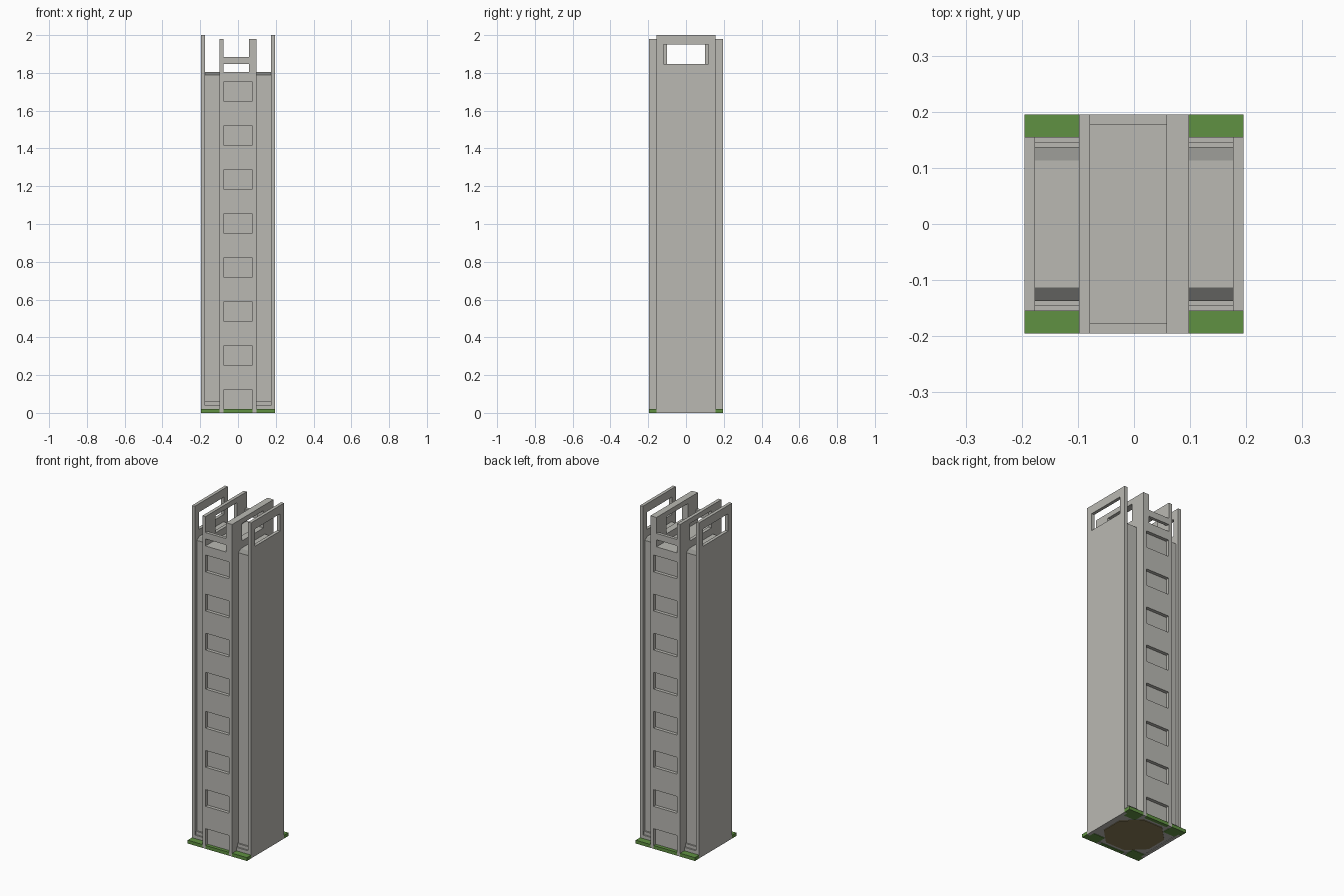
import bpy, bmesh, math
from mathutils import Vector

if "Cube" in bpy.data.objects:
    bpy.data.objects.remove(bpy.data.objects["Cube"], do_unlink=True)


def material(name, rgb):
    m = bpy.data.materials.new(name)
    m.use_nodes = True
    m.diffuse_color = (*rgb, 1)
    m.node_tree.nodes["Principled BSDF"].inputs["Base Color"].default_value = (*rgb, 1)
    return m


CONCRETE = material("concrete grey", (0.49, 0.485, 0.45))
SHADE = material("dark grey", (0.28, 0.28, 0.26))
GRASS = material("grass green", (0.117, 0.283, 0.054))
SOIL = material("soil brown", (0.25, 0.2, 0.09))

HALF, PIER, SLAB, TOP = 0.195, 0.098, 0.176, 1.805


def finish(bm, name, mat):
    bmesh.ops.recalc_face_normals(bm, faces=bm.faces)
    me = bpy.data.meshes.new(name)
    bm.to_mesh(me)
    bm.free()
    me.materials.append(mat)
    ob = bpy.data.objects.new(name, me)
    bpy.context.collection.objects.link(ob)
    return ob


def box(name, x, y, z, mat=CONCRETE):
    bm = bmesh.new()
    bmesh.ops.create_cube(bm, size=1)
    for v in bm.verts:
        v.co = [r[0] if c < 0 else r[1] for c, r in zip(v.co, (x, y, z))]
    return finish(bm, name, mat)


def pierced_panel(name, across, heights, is_hole, axis, near, far):
    """Wall on a grid of cells, leaving out the openings, extruded along axis."""
    def point(u, z):
        return (near, u, z) if axis == "x" else (u, near, z)
    bm = bmesh.new()
    for i in range(len(across) - 1):
        for j in range(len(heights) - 1):
            if not is_hole(i, j):
                u0, u1, z0, z1 = across[i], across[i + 1], heights[j], heights[j + 1]
                bm.faces.new([bm.verts.new(point(u, z)) for u, z in
                              ((u0, z0), (u1, z0), (u1, z1), (u0, z1))])
    bmesh.ops.remove_doubles(bm, verts=bm.verts, dist=0.0001)
    new = bmesh.ops.extrude_face_region(bm, geom=bm.faces[:], use_keep_orig=True)["geom"]
    shift = Vector((far - near, 0, 0) if axis == "x" else (0, far - near, 0))
    bmesh.ops.translate(bm, vec=shift, verts=[g for g in new if isinstance(g, bmesh.types.BMVert)])
    return finish(bm, name, CONCRETE)


def span(side, a, b):
    return tuple(sorted((side * a, side * b)))


# Central tower core
box("tower_core", (-PIER, PIER), (-0.175, 0.175), (0.003, TOP))

# Front and back facades with a column of niches
levels = [0, 0.12]
for k in range(1, 8):
    levels += [0.02 + 0.233 * k, 0.12 + 0.233 * k]
levels.append(TOP)
for label, s in (("front", -1), ("back", 1)):
    pierced_panel(label + "_facade", [-PIER, -0.077, 0.077, PIER], levels,
                  lambda i, j: i == 1 and j % 2 == 0, "y", s * 0.175, s * HALF)
    box(label + "_niche_grass", (-0.077, 0.077), span(s, 0.175, HALF), (0, 0.02), GRASS)
    box(label + "_crossbar", (-0.078, 0.058), span(s, 0.176, HALF), (1.847, 1.885))

# Roof fins, the one on the left thicker, each with an opening
for label, x0, x1 in (("right", -PIER, -0.078), ("left", 0.058, PIER)):
    pierced_panel(label + "_roof_fin", [-HALF, -0.1, 0.1, HALF], [TOP, 1.847, 1.95, 1.98],
                  lambda i, j: (i, j) == (1, 1), "x", x0, x1)

# Side slabs and recessed bays
for label, s in (("right", -1), ("left", 1)):
    pierced_panel(label + "_side_slab", [-0.155, -0.118, 0.118, 0.155], [0, 1.847, 1.95, 2],
                  lambda i, j: (i, j) == (1, 1), "x", s * SLAB, s * HALF)
    bay_x = span(s, PIER, SLAB)
    bm = bmesh.new()
    profile = [(-0.137, 0.003), (0.137, 0.003), (0.137, 1.79),
               (0.113, TOP), (-0.113, TOP), (-0.137, 1.79)]
    face = bm.faces.new([bm.verts.new((bay_x[0], y, z)) for y, z in profile])
    new = bmesh.ops.extrude_face_region(bm, geom=[face], use_keep_orig=True)["geom"]
    bmesh.ops.translate(bm, vec=(bay_x[1] - bay_x[0], 0, 0),
                        verts=[g for g in new if isinstance(g, bmesh.types.BMVert)])
    bay = finish(bm, label + "_bay", CONCRETE)
    bay.data.materials.append(SHADE)
    for p in bay.data.polygons:     # sloped roof edges
        if abs(p.normal.y) > 0.1 and p.normal.z > 0.1:
            p.material_index = 1
    for end, t in (("front", -1), ("back", 1)):
        tag = end + "_" + label
        box(tag + "_lower_step", bay_x, span(t, 0.13, 0.155), (0.003, 0.04))
        box(tag + "_upper_step", bay_x, span(t, 0.13, 0.146), (0.04, 0.06))
        # Grass corners
        box(tag + "_grass", span(s, PIER, HALF), span(t, 0.155, HALF), (0, 0.02), GRASS)
        box(tag + "_inner_grass", bay_x, span(t, 0.125, 0.155), (0, 0.02), GRASS)

# Soil octagon on the underside
bm = bmesh.new()
radius = 0.155 / math.cos(math.pi / 8)
ring = [bm.verts.new((radius * math.cos(a), radius * math.sin(a), 0))
        for a in (math.pi / 8 + k * math.pi / 4 for k in range(8))]
face = bm.faces.new(ring)
new = bmesh.ops.extrude_face_region(bm, geom=[face], use_keep_orig=True)["geom"]
bmesh.ops.translate(bm, vec=(0, 0, 0.003), verts=[g for g in new if isinstance(g, bmesh.types.BMVert)])
finish(bm, "soil_underside", SOIL)
